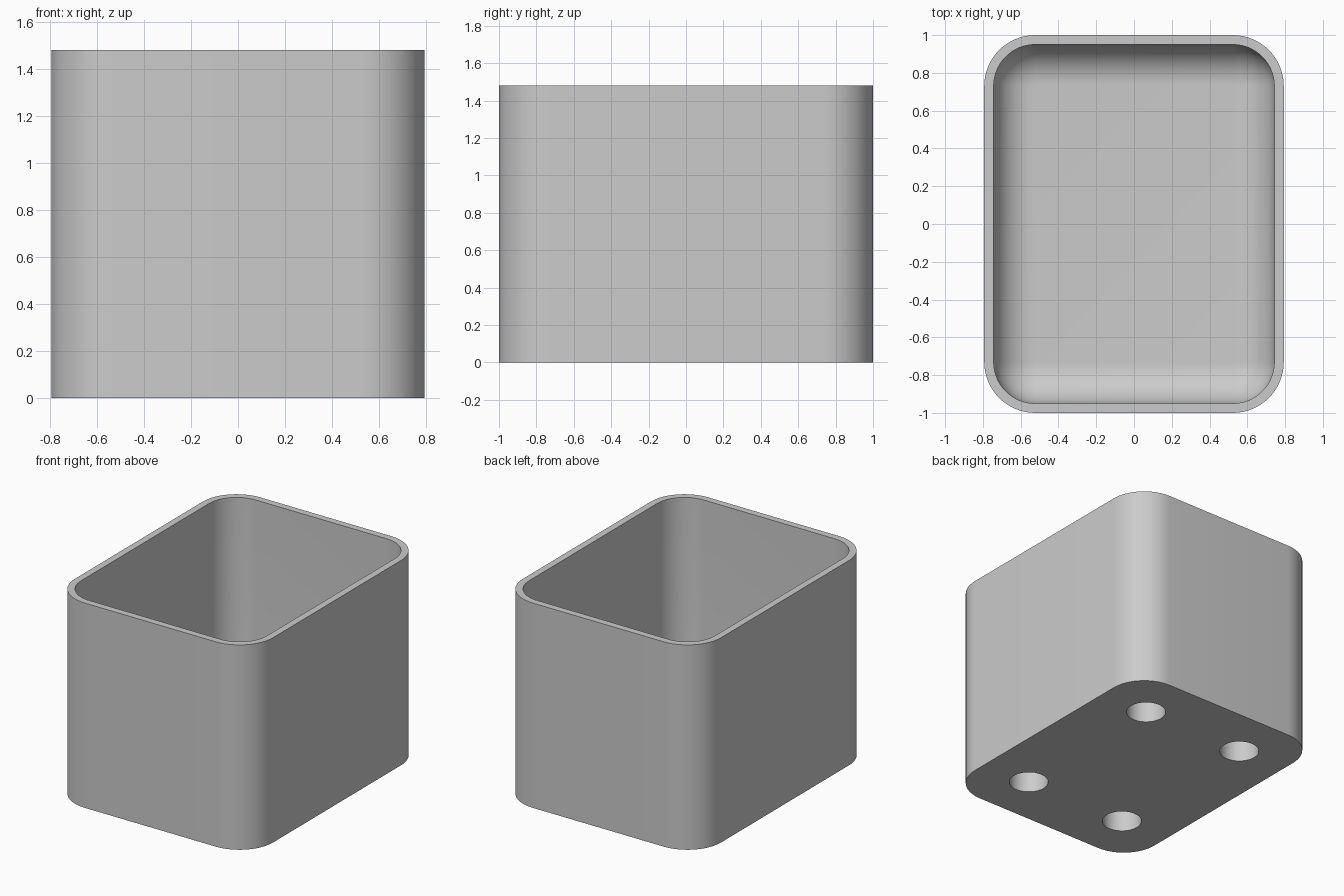
import bpy, bmesh
from math import cos, sin, pi, radians

if "Cube" in bpy.data.objects:
    bpy.data.objects.remove(bpy.data.objects["Cube"])

HALF_X, HALF_Y, HEIGHT = 0.793, 1.0, 1.48
CORNER, WALL, FLOOR = 0.27, 0.05, 0.2
FILLET = 0.215
HOLE_X, HOLE_Y, HOLE_R, HOLE_DEPTH = 0.412, 0.618, 0.132, 0.16
STEPS = 16

grey = bpy.data.materials.new("light grey plastic")
grey.use_nodes = True
grey.diffuse_color = (0.6, 0.6, 0.6, 1)
grey.node_tree.nodes["Principled BSDF"].inputs["Base Color"].default_value = (0.6, 0.6, 0.6, 1)


def ring(bm, inset, z):
    """Rounded rectangle of vertices, shrunk inwards by inset."""
    r = CORNER - inset
    cx, cy = HALF_X - CORNER, HALF_Y - CORNER
    verts = []
    for q, (sx, sy) in enumerate([(1, 1), (-1, 1), (-1, -1), (1, -1)]):
        for i in range(STEPS + 1):
            a = (q + i / STEPS) * pi / 2
            verts.append(bm.verts.new((sx * cx + r * cos(a), sy * cy + r * sin(a), z)))
    return verts


# Bin body: outer wall, rim, inner wall, rounded inner floor edge
bm = bmesh.new()
levels = [(0, 0), (0, HEIGHT), (WALL, HEIGHT)]
for i in range(STEPS + 1):
    t = i / STEPS * pi / 2
    levels.append((WALL + FILLET * (1 - cos(t)), FLOOR + FILLET * (1 - sin(t))))
rings = [ring(bm, inset, z) for inset, z in levels]
for low, high in zip(rings, rings[1:]):
    for i in range(len(low)):
        j = (i + 1) % len(low)
        bm.faces.new((low[i], low[j], high[j], high[i]))
bm.faces.new(rings[0][::-1])
bm.faces.new(rings[-1])
bmesh.ops.recalc_face_normals(bm, faces=bm.faces)
mesh = bpy.data.meshes.new("bin_body")
bm.to_mesh(mesh)
bm.free()
mesh.materials.append(grey)
body = bpy.data.objects.new("bin_body", mesh)
bpy.context.collection.objects.link(body)

# Four blind round holes in the underside
for sx in (-1, 1):
    for sy in (-1, 1):
        bpy.ops.mesh.primitive_cylinder_add(vertices=48, radius=HOLE_R, depth=2 * HOLE_DEPTH,
                                            location=(sx * HOLE_X, sy * HOLE_Y, 0))
        cutter = bpy.context.object
        cutter.name = "hole_cutter"
        cutter.hide_render = True
        cutter.data.materials.append(grey)
        cut = body.modifiers.new("base_hole", "BOOLEAN")
        cut.operation = "DIFFERENCE"
        cut.solver = "EXACT"
        cut.object = cutter
        bpy.ops.object.select_all(action="DESELECT")
        body.select_set(True)
        bpy.context.view_layer.objects.active = body
        bpy.ops.object.modifier_apply(modifier=cut.name)
        bpy.data.objects.remove(cutter)

bpy.ops.object.shade_smooth_by_angle(angle=radians(30))
